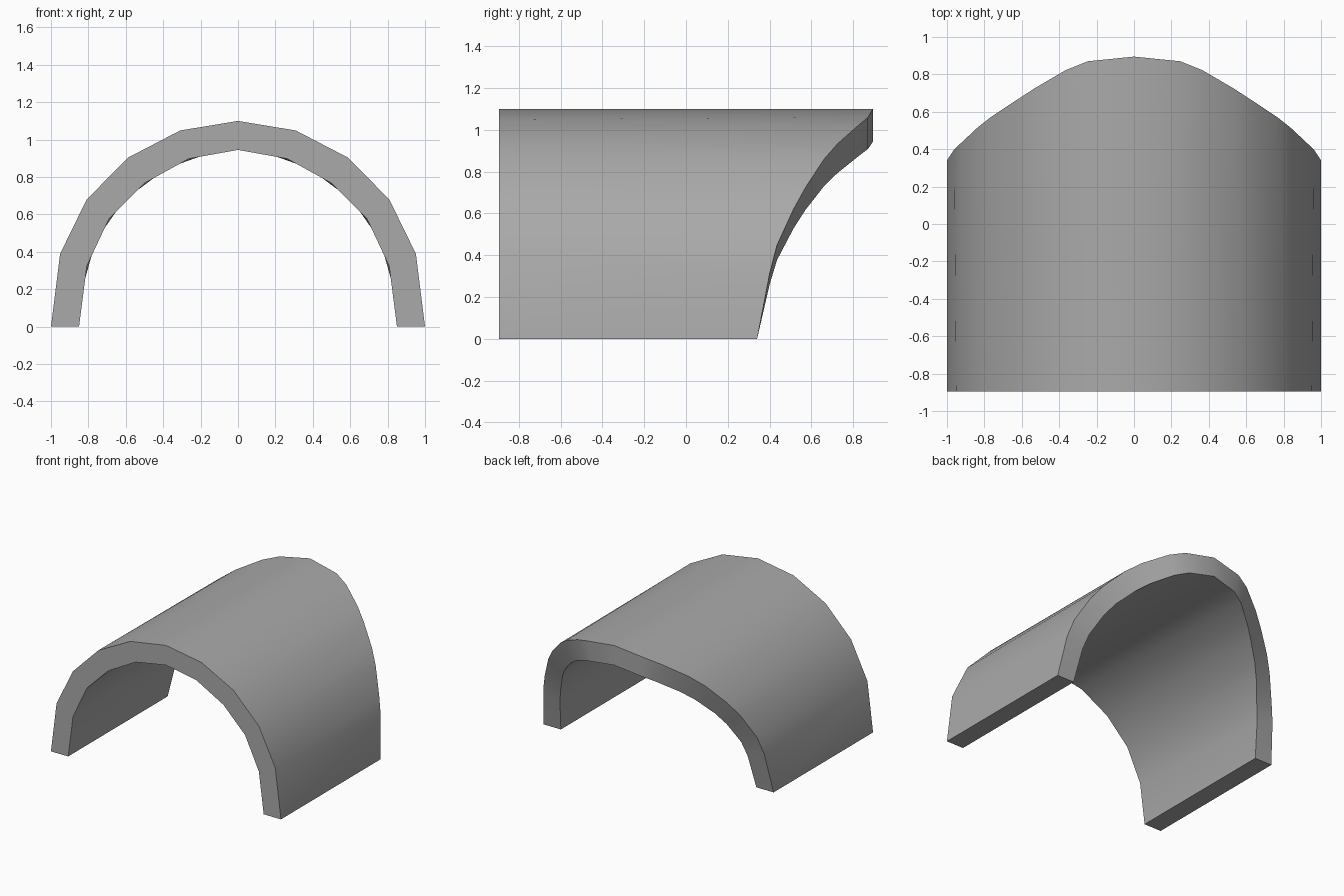
import bpy
import bmesh
from mathutils import Vector

cube = bpy.data.objects.get("Cube")
if cube:
    bpy.data.objects.remove(cube, do_unlink=True)

FRONT_Y = -0.895
# Half arch profiles (x, z), from the foot up to the crown
OUTER = [(1, 0), (0.951, 0.39), (0.809, 0.68), (0.588, 0.904), (0.309, 1.049), (0, 1.10)]
INNER = [(0.85, 0), (0.808, 0.325), (0.688, 0.58), (0.5, 0.767), (0.263, 0.898), (0, 0.945)]
# Depth of the sloping rear edge below and above each profile corner
REAR_Y = [(0.34,), (0.40, 0.435), (0.515, 0.572), (0.66, 0.725), (0.823, 0.87), (0.895,)]
CHAMFER = 0.2


def mirrored(half, flip):
    """Continue a foot-to-crown list down to the opposite foot."""
    return half + [flip(item) for item in reversed(half[:-1])]


def make_shell(bm, half):
    """Loft one arch surface; each rear corner is chamfered into two points."""
    profile = mirrored([Vector((x, FRONT_Y, z)) for x, z in half],
                       lambda v: Vector((-v.x, v.y, v.z)))
    depths = mirrored(REAR_Y, lambda pair: pair[::-1])
    front = [bm.verts.new(p) for p in profile]
    rear = []
    for i, (p, ys) in enumerate(zip(profile, depths)):
        if len(ys) == 1:
            points = [p]
        else:
            points = [p.lerp(profile[i - 1], CHAMFER), p.lerp(profile[i + 1], CHAMFER)]
        rear.append([bm.verts.new((q.x, y, q.z)) for q, y in zip(points, ys)])
    for i, corner in enumerate(rear):
        if len(corner) == 2:
            bm.faces.new((front[i], *corner))
        if i:
            bm.faces.new((front[i - 1], front[i], corner[0], rear[i - 1][-1]))
    return front, [v for corner in rear for v in corner]


def bridge(bm, first, second):
    for i in range(len(first) - 1):
        bm.faces.new((first[i], first[i + 1], second[i + 1], second[i]))


# Arch: outer and inner shells joined at both ends and at the feet
bm = bmesh.new()
outer_front, outer_rear = make_shell(bm, OUTER)
inner_front, inner_rear = make_shell(bm, INNER)
bridge(bm, outer_front, inner_front)
bridge(bm, outer_rear, inner_rear)
for end in (0, -1):
    bm.faces.new((outer_front[end], outer_rear[end], inner_rear[end], inner_front[end]))
bmesh.ops.recalc_face_normals(bm, faces=bm.faces)

mesh = bpy.data.meshes.new("arched_shell")
bm.to_mesh(mesh)
bm.free()
arch = bpy.data.objects.new("arched_shell", mesh)
bpy.context.collection.objects.link(arch)

# Plain grey finish
grey = bpy.data.materials.new("plain_grey")
grey.use_nodes = True
color = (0.4, 0.4, 0.4, 1)
grey.diffuse_color = color
grey.node_tree.nodes["Principled BSDF"].inputs["Base Color"].default_value = color
mesh.materials.append(grey)

bpy.ops.object.select_all(action="DESELECT")
arch.select_set(True)
bpy.context.view_layer.objects.active = arch
bpy.ops.object.shade_smooth_by_angle()
